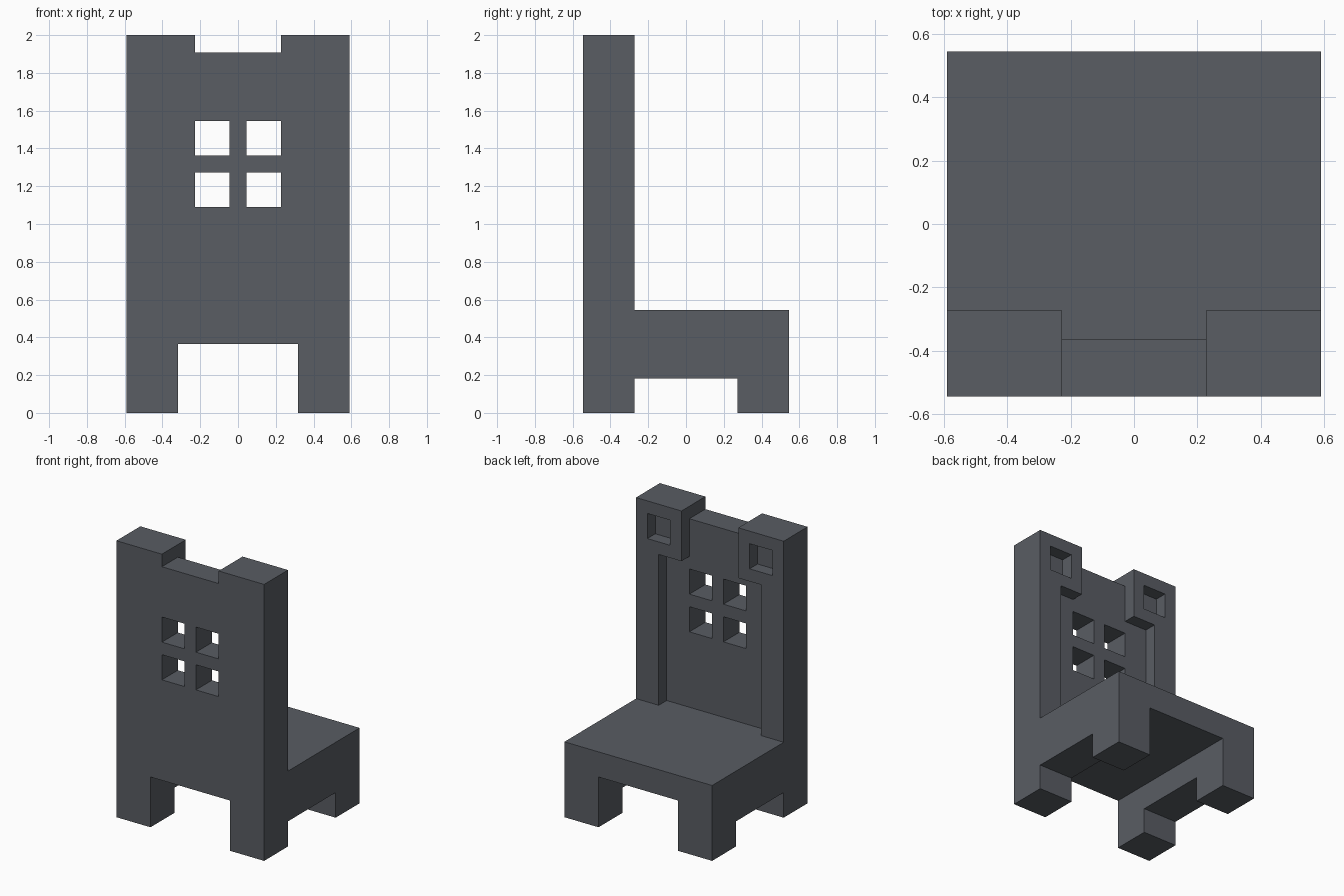
import bpy
from mathutils import Vector

U = 1 / 11  # the chair is laid out on a grid of 22 units in height

default = bpy.data.objects.get("Cube")
if default:
    bpy.data.objects.remove(default, do_unlink=True)

grey = bpy.data.materials.new("slate_grey")
grey.use_nodes = True
colour = (0.100, 0.109, 0.126, 1)
grey.diffuse_color = colour
grey.node_tree.nodes["Principled BSDF"].inputs["Base Color"].default_value = colour


def box(name, x, y, z):
    """Box spanning three (low, high) ranges in grid units."""
    lo, hi = (Vector(c) * U for c in zip(x, y, z))
    bpy.ops.mesh.primitive_cube_add(size=1)
    ob = bpy.context.object
    ob.name = ob.data.name = name
    for v in ob.data.vertices:
        v.co = [hi[i] if v.co[i] > 0 else lo[i] for i in range(3)]
    ob.data.materials.append(grey)
    return ob


def cut(target, x, y, z):
    """Carve a box out of the target and discard the cutter."""
    tool = box("cutter", x, y, z)
    tool.hide_render = True
    mod = target.modifiers.new("cut", "BOOLEAN")
    mod.operation, mod.solver, mod.object = "DIFFERENCE", "EXACT", tool
    bpy.context.view_layer.objects.active = target
    bpy.ops.object.modifier_apply(modifier=mod.name)
    bpy.data.objects.remove(tool, do_unlink=True)


# Seat block with four legs left by two crossing openings
seat = box("seat_and_legs", (-6.5, 6.5), (-6, 6), (0, 6))
cut(seat, (-3.5, 3.5), (-7, 7), (-1, 4))
cut(seat, (-7, 7), (-3, 3), (-1, 2))

# Backrest: recessed panel between posts, lowered middle of the top edge
back = box("backrest", (-6.5, 6.5), (-6, -3), (6, 22))
cut(back, (-4.5, 4.5), (-4, -2), (5, 18))
cut(back, (-2.5, 2.5), (-4, -2), (17, 23))
cut(back, (-2.5, 2.5), (-7, -2), (21, 23))

for side in (-1, 1):
    # Four-pane window through the panel
    panes = sorted((side * 0.5, side * 2.5))
    for sill in (12, 15):
        cut(back, panes, (-7, -2), (sill, sill + 2))
    # Shallow square socket in the rear of each corner block
    cut(back, sorted((side * 3.5, side * 5.5)), (-4, -2), (19, 21))
